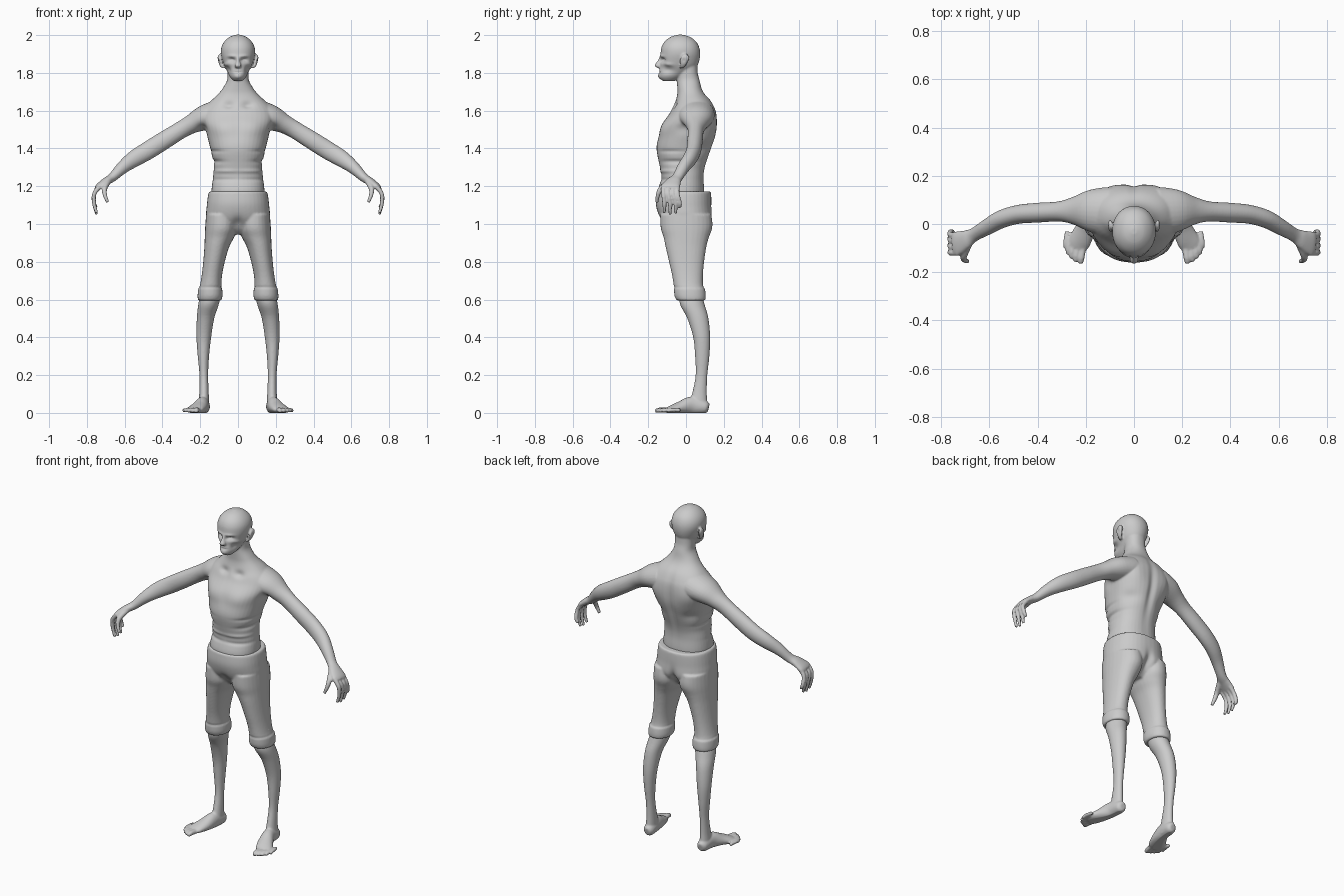
import bpy, bmesh, math
from mathutils import Vector

X, Y, Z = Vector((1, 0, 0)), Vector((0, 1, 0)), Vector((0, 0, 1))


def spline(rows, n=5):
    """Catmull-Rom interpolation of rows of numbers."""
    out = []
    for i in range(len(rows) - 1):
        p0, p1, p2, p3 = rows[max(i - 1, 0)], rows[i], rows[i + 1], rows[min(i + 2, len(rows) - 1)]
        for k in range(n):
            t = k / n
            out.append([0.5 * (2 * b + (c - a) * t + (2 * a - 5 * b + 4 * c - d) * t * t
                               + (3 * b - a - 3 * c + d) * t ** 3)
                        for a, b, c, d in zip(p0, p1, p2, p3)])
    return out + [list(rows[-1])]


def loft(bm, rows, ref=None, power=2.0, mirror=False, sides=28):
    """Skin rows of (x, y, z, radius a, radius b); level rings, or rings across the path if ref is given."""
    rows = spline(rows)
    pts = [Vector(r[:3]) for r in rows]
    for s in ((1, -1) if mirror else (1,)):
        rings = []
        for i, r in enumerate(rows):
            a, b = X, Y
            if ref:
                t = (pts[min(i + 1, len(pts) - 1)] - pts[max(i - 1, 0)]).normalized()
                a = t.cross(ref).normalized()
                b = a.cross(t)
            ring = []
            for k in range(sides):
                c, d = math.cos(math.tau * k / sides), math.sin(math.tau * k / sides)
                p = pts[i] + a * math.copysign(abs(c) ** (2 / power), c) * r[3] \
                    + b * math.copysign(abs(d) ** (2 / power), d) * r[4]
                ring.append(bm.verts.new((p.x * s, p.y, p.z)))
            rings.append(ring)
        for r0, r1 in zip(rings, rings[1:]):
            for k in range(sides):
                j = (k + 1) % sides
                bm.faces.new((r0[k], r0[j], r1[j], r1[k]))
        bm.faces.new(rings[0])
        bm.faces.new(rings[-1])


def fuse(bm, name, voxel, rounds, dents):
    """Merge the lofts into one skin, then push it in or out: dents are (x, y, z, rx, ry, rz, depth)."""
    bmesh.ops.recalc_face_normals(bm, faces=bm.faces)
    me = bpy.data.meshes.new(name)
    bm.to_mesh(me)
    bm.free()
    ob = bpy.data.objects.new(name, me)
    bpy.context.collection.objects.link(ob)
    rm = ob.modifiers.new("fuse", 'REMESH')
    rm.mode = 'VOXEL'
    rm.voxel_size = voxel
    sm = ob.modifiers.new("soften", 'SMOOTH')
    sm.factor, sm.iterations = 0.5, rounds
    dg = bpy.context.evaluated_depsgraph_get()
    skin = bpy.data.meshes.new_from_object(ob.evaluated_get(dg))
    ob.modifiers.clear()
    ob.data = skin
    moves = []
    for v in skin.vertices:
        x, y, z = abs(v.co.x), v.co.y, v.co.z
        push = 0
        for dx, dy, dz, rx, ry, rz, depth in dents:
            q = ((x - dx) / rx) ** 2 + ((y - dy) / ry) ** 2 + ((z - dz) / rz) ** 2
            if q < 6:
                push += depth * math.exp(-q)
        moves.append(v.normal * push)
    for v, m in zip(skin.vertices, moves):
        v.co += m
        v.co.z = max(v.co.z, 0)
    skin.shade_smooth()
    return ob


body = bmesh.new()
# torso and neck
loft(body, [(0, -.025, 1.12, .138, .118), (0, -.025, 1.18, .14, .122), (0, -.018, 1.25, .132, .112),
            (0, -.018, 1.31, .128, .122), (0, -.01, 1.4, .147, .146), (0, .008, 1.47, .165, .15),
            (0, .02, 1.53, .186, .144), (0, .037, 1.585, .192, .124), (0, .04, 1.62, .175, .11),
            (0, .038, 1.655, .14, .092), (0, .026, 1.69, .103, .072), (0, .018, 1.72, .08, .064),
            (0, .012, 1.76, .058, .06), (0, .008, 1.8, .055, .054), (0, .005, 1.85, .055, .055)], power=2.25, sides=40)
# head
loft(body, [(0, -.092, 1.757, .022, .03), (0, -.082, 1.775, .04, .06), (0, -.064, 1.8, .055, .08),
            (0, -.042, 1.83, .069, .096), (0, -.035, 1.86, .08, .104), (0, -.03, 1.9, .09, .105),
            (0, -.03, 1.935, .088, .1), (0, -.03, 1.965, .073, .084), (0, -.03, 1.99, .045, .052),
            (0, -.03, 2.002, .012, .014)], power=2.1, sides=40)
# nose and ears
loft(body, [(0, -.128, 1.885, .009, .012), (0, -.138, 1.86, .012, .016), (0, -.148, 1.838, .018, .018),
            (0, -.138, 1.826, .014, .014)])
loft(body, [(.078, -.022, 1.825, .008, .01), (.09, -.015, 1.842, .009, .016), (.098, -.008, 1.87, .01, .024),
            (.099, -.004, 1.888, .008, .02), (.095, -.004, 1.9, .004, .01)], mirror=True)
# arms running into the palms
loft(body, [(.1, .05, 1.585, .075, .1), (.18, .055, 1.56, .067, .088), (.25, .055, 1.527, .05, .058),
            (.31, .052, 1.493, .046, .042), (.4, .047, 1.437, .048, .041), (.48, .04, 1.387, .048, .039),
            (.55, .02, 1.345, .044, .037), (.61, -.013, 1.3, .034, .033), (.665, -.045, 1.247, .024, .029),
            (.7, -.065, 1.225, .021, .04), (.735, -.08, 1.2, .017, .05), (.75, -.084, 1.186, .012, .045)],
     ref=Y, mirror=True)
# fingers and thumbs
for y0, y1, z1 in ((-.12, -.115, 1.058), (-.095, -.085, 1.05), (-.07, -.055, 1.056), (-.046, -.032, 1.088)):
    loft(body, [(.728, y0, 1.203, .013, .013), (.76, y0, 1.162, .012, .012),
                (.762, y1, 1.11, .011, .011), (.748, y1, z1, .008, .008)], ref=Y, mirror=True, sides=12)
loft(body, [(.685, -.08, 1.228, .016, .016), (.706, -.13, 1.19, .015, .015), (.705, -.148, 1.155, .012, .012),
            (.69, -.155, 1.115, .009, .009)], ref=X, mirror=True, sides=12)
# lower legs
loft(body, [(.148, .015, .7, .05, .06), (.148, .025, .62, .054, .062), (.157, .035, .57, .054, .065),
            (.172, .063, .5, .046, .056), (.181, .083, .4, .039, .045), (.183, .086, .3, .03, .038),
            (.181, .082, .2, .023, .031), (.18, .072, .11, .025, .038), (.181, .065, .05, .028, .048),
            (.181, .065, .01, .026, .048)], mirror=True)
# feet and toes
loft(body, [(.18, .12, .026, .016, .022), (.18, .1, .03, .031, .034), (.187, .03, .04, .034, .046),
            (.206, -.03, .028, .043, .033), (.228, -.075, .018, .047, .022), (.236, -.1, .014, .04, .015)],
     ref=Z, mirror=True)
for i, (x, y) in enumerate(((.222, -.164), (.243, -.156), (.261, -.143), (.276, -.125), (.287, -.1))):
    r = .014 - .001 * i
    loft(body, [(x - .01, y + .07, .014, r, r), (x - .003, y + .025, .015, r, r), (x, y, .009, r * .75, r * .7)],
         ref=Z, mirror=True, sides=12)

fuse(body, "body", .0052, 4, [
    (.036, -.13, 1.868, .02, .03, .012, -.02),    # eye sockets
    (.036, -.125, 1.864, .01, .03, .006, .007),   # eyelids
    (.03, -.135, 1.888, .025, .03, .007, .005),   # brows
    (.055, -.1, 1.815, .02, .04, .02, -.011),     # hollow cheeks
    (.06, -.09, 1.845, .014, .03, .01, .005),     # cheekbones
    (0, -.145, 1.804, .022, .03, .004, -.006),    # mouth
    (0, -.14, 1.782, .015, .03, .01, .005),       # chin
    (.1, -.012, 1.868, .012, .008, .012, -.006),  # ear hollows
    (.08, -.12, 1.5, .06, .06, .045, .008),       # pectorals
    (.05, -.06, 1.63, .03, .05, .018, -.012),     # collarbone hollows
    (0, .16, 1.42, .022, .06, .2, -.012),         # spine groove
    (.1, .15, 1.53, .05, .05, .06, .008),         # shoulder blades
    (.11, .1, 1.4, .05, .05, .03, -.008),         # hollow below the blades
    (.13, -.06, 1.33, .06, .1, .012, -.008),      # rib and belly folds
    (.12, -.08, 1.385, .06, .08, .01, -.005),
    (.08, -.12, 1.28, .1, .08, .01, .005),
    (.08, -.12, 1.235, .1, .08, .01, -.005),
    (.19, -.02, 1.5, .03, .05, .03, -.012)])      # armpits

trousers = bmesh.new()
# hips with waistband
loft(trousers, [(0, -.012, 1.172, .15, .141), (0, -.012, 1.16, .157, .145), (0, -.012, 1.1, .165, .147),
                (0, -.002, 1.03, .166, .136), (0, .0, .98, .12, .1), (0, .0, .945, .045, .055)],
     power=2.3, sides=40)
# trouser legs with turned cuffs
loft(trousers, [(.085, -.002, 1.05, .084, .134), (.087, 0, .98, .087, .134), (.098, .001, .93, .078, .12),
                (.112, 0, .88, .066, .108), (.127, .003, .8, .057, .093), (.138, .008, .73, .054, .082),
                (.145, .013, .675, .057, .078), (.147, .018, .66, .063, .082),
                (.148, .022, .62, .066, .083), (.15, .026, .595, .062, .076)], power=2.15, mirror=True)
fuse(trousers, "trousers", .006, 4, [
    (0, .13, 1.0, .022, .06, .06, -.02),          # seat crease
    (.075, .13, 1.0, .05, .05, .05, .006),        # seat
    (0, -.12, 1.0, .03, .05, .04, -.012),         # groin
    (.145, .0, .665, .1, .15, .006, -.004)])      # fold above the cuff
